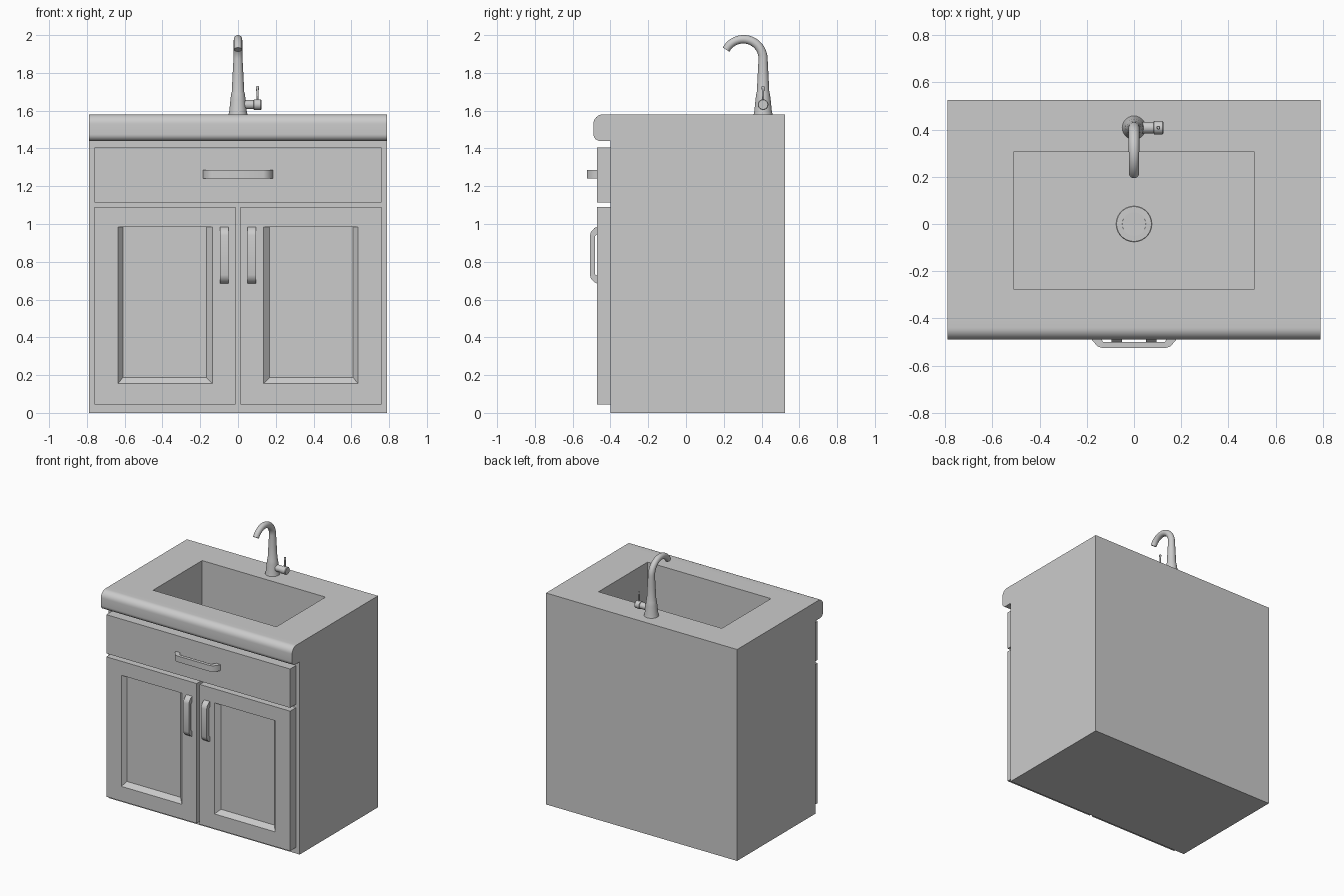
import bpy, bmesh, math
from mathutils import Vector

cube = bpy.data.objects.get("Cube")
if cube:
    bpy.data.objects.remove(cube, do_unlink=True)

grey = bpy.data.materials.new("plain grey")
grey.use_nodes = True
grey.diffuse_color = (0.6, 0.6, 0.6, 1)
grey.node_tree.nodes["Principled BSDF"].inputs["Base Color"].default_value = (0.6, 0.6, 0.6, 1)


def finish(name, bm, smooth=False):
    bmesh.ops.recalc_face_normals(bm, faces=bm.faces)
    mesh = bpy.data.meshes.new(name)
    bm.to_mesh(mesh)
    bm.free()
    mesh.materials.append(grey)
    ob = bpy.data.objects.new(name, mesh)
    bpy.context.collection.objects.link(ob)
    if smooth:
        bpy.ops.object.select_all(action="DESELECT")
        ob.select_set(True)
        bpy.context.view_layer.objects.active = ob
        bpy.ops.object.shade_smooth_by_angle(angle=math.radians(35))
    return ob


def box(lo, hi):
    bm = bmesh.new()
    bmesh.ops.create_cube(bm, size=1)
    lo, hi = Vector(lo), Vector(hi)
    for v in bm.verts:
        v.co = (lo + hi) / 2 + v.co * (hi - lo)
    return bm


def recess(bm, normal, axes, rim, floor, depth):
    """Sink a rectangle into the face that points along normal."""
    normal = Vector(normal)
    face = max(bm.faces, key=lambda f: f.normal.dot(normal))
    middle = face.calc_center_median()
    for rect, sink in ((rim, 0), (floor, depth)):
        bmesh.ops.inset_individual(bm, faces=[face], thickness=0.01)
        c = face.calc_center_median()
        for v in face.verts:
            for (lo, hi), a in zip(rect, axes):
                v.co[a] = lo if v.co[a] < c[a] else hi
            v.co += normal * (middle.dot(normal) - sink - v.co.dot(normal))


def prism(name, outline, direction, smooth=True):
    """Extrude a closed outline of 3D points."""
    bm = bmesh.new()
    face = bm.faces.new([bm.verts.new(p) for p in outline])
    ext = bmesh.ops.extrude_face_region(bm, geom=[face], use_keep_orig=True)
    bmesh.ops.translate(bm, vec=direction,
                        verts=[g for g in ext["geom"] if isinstance(g, bmesh.types.BMVert)])
    return finish(name, bm, smooth)


def sweep(name, stations, sides=28):
    """Round tube through (point, radius) stations."""
    bm = bmesh.new()
    pts = [Vector(p) for p, r in stations]
    rings = []
    for i, (p, r) in enumerate(stations):
        t = pts[min(i + 1, len(pts) - 1)] - pts[max(i - 1, 0)]
        u = t.cross(Vector((0, 1, 0)) if abs(t.x) > 0.9 * t.length else Vector((1, 0, 0))).normalized()
        w = t.cross(u).normalized()
        angles = [math.tau * k / sides for k in range(sides)]
        rings.append([bm.verts.new(pts[i] + r * (u * math.cos(a) + w * math.sin(a))) for a in angles])
    for a, b in zip(rings, rings[1:]):
        for k in range(sides):
            j = (k + 1) % sides
            bm.faces.new((a[k], a[j], b[j], b[k]))
    bm.faces.new(rings[0])
    bm.faces.new(rings[-1])
    return finish(name, bm, True)


def arc(cx, cy, r, start, end, n=8):
    steps = [math.radians(start + (end - start) * i / n) for i in range(n + 1)]
    return [(cx + r * math.cos(a), cy + r * math.sin(a)) for a in steps]


# Cabinet with the basin sunk into its top
TOP, FLOOR = 1.58, 1.17
bm = box((-0.79, -0.40, 0), (0.79, 0.525, TOP))
basin = ((-0.51, 0.51), (-0.275, 0.305))
recess(bm, (0, 0, 1), (0, 1), basin, basin, TOP - FLOOR)
finish("cabinet_and_basin", bm)

# Rounded front edge of the countertop
lip = [(-0.40, TOP)] + arc(-0.44, 1.53, 0.05, 90, 180) + arc(-0.455, 1.475, 0.035, 180, 270) + [(-0.40, 1.44)]
prism("counter_lip", [(-0.79, y, z) for y, z in lip], (1.58, 0, 0))

# Drawer front and mirrored doors with sunken panels
FRONT = -0.47
finish("drawer_front", box((-0.76, FRONT, 1.115), (0.76, -0.40, 1.405)))
for side, name in ((1, "left"), (-1, "right")):
    span = lambda a, b: tuple(sorted((a * side, b * side)))
    x0, x1 = span(0.012, 0.76)
    bm = box((x0, FRONT, 0.045), (x1, -0.40, 1.09))
    recess(bm, (0, -1, 0), (0, 2), (span(0.135, 0.635), (0.155, 0.985)),
           (span(0.167, 0.61), (0.187, 0.985)), 0.03)
    finish(name + "_door", bm)


# Bow handles: outline of (position along handle, distance from front)
def handle_outline(half, out, slope, thick):
    outer = [(half, 0), (half - slope * 0.15, out * 0.4), (half - slope * 0.6, out * 0.88),
             (half - slope, out)]
    inner = [(half - slope - thick * 0.2, out - thick), (half - thick * 1.5, 0)]
    right = outer
    left = [(-u, d) for u, d in reversed(outer)]
    return right + left + [(-u, d) for u, d in reversed(inner)] + inner


for side, name in ((1, "left"), (-1, "right")):
    prism(name + "_door_handle",
          [(side * 0.05, FRONT - d, 0.835 + u) for u, d in handle_outline(0.15, 0.038, 0.045, 0.026)],
          (side * 0.046, 0, 0))
prism("drawer_handle",
      [(u, FRONT - d, 1.24) for u, d in handle_outline(0.185, 0.055, 0.05, 0.024)], (0, 0, 0.045))

# Drain ring with a sunken plug
sweep("drain_ring", [((0, 0, FLOOR + h), r) for h, r in
                     ((0, 0.076), (0.006, 0.074), (0.008, 0.05), (0.003, 0.044), (0.0035, 0.005))])

# Faucet: flared base running into a bent spout
FY = 0.408
stem = [((0, FY, z), r) for z, r in
        ((TOP, 0.05), (1.60, 0.046), (1.66, 0.040), (1.69, 0.036), (1.70, 0.033), (1.80, 0.028))]
bend = [((0, y, z), 0.024 - 0.003 * i / 20)
        for i, (y, z) in enumerate(arc(FY - 0.104, 1.874, 0.104, 0, 152, 20))]
sweep("faucet_spout", stem + bend)

# Side valve, cap and lever
sweep("valve_neck", [((0.02, FY, 1.632), 0.024), ((0.085, FY, 1.632), 0.024)])
sweep("valve_cap", [((x, FY, 1.632), r) for x, r in
                    ((0.083, 0.024), (0.085, 0.028), (0.120, 0.028), (0.124, 0.025))])
sweep("valve_lever", [((0.103, FY, z), r) for z, r in
                      ((1.65, 0.005), (1.70, 0.006), (1.725, 0.008), (1.73, 0.005))], 12)
